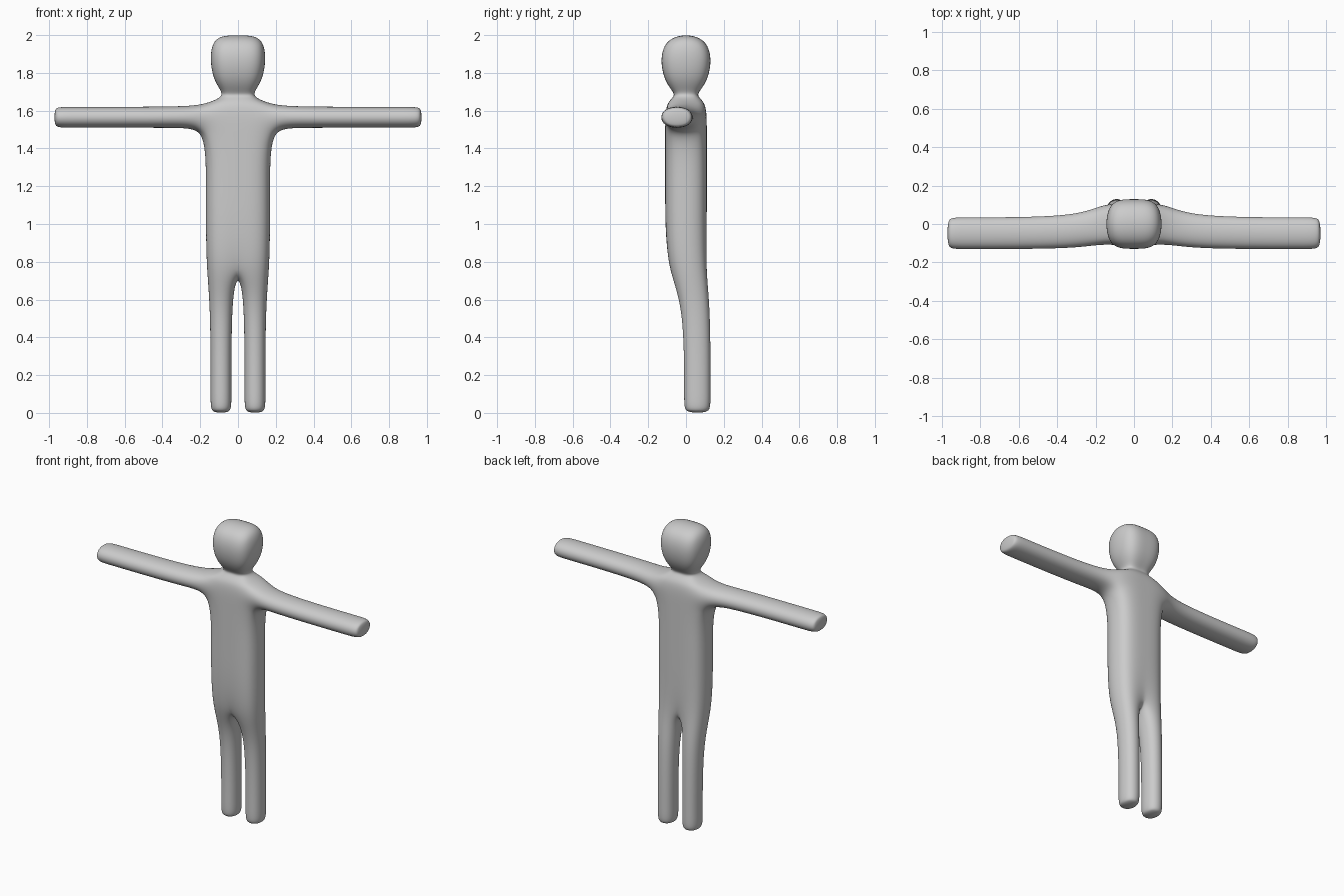
import bpy, bmesh

if "Cube" in bpy.data.objects:
    bpy.data.objects.remove(bpy.data.objects["Cube"])

bm = bmesh.new()


def ring(points):
    return [bm.verts.new(p) for p in points]


def section(x_in, x_out, front, back, z_in, z_out):
    """Four points of a half-body section: inner/outer front, outer/inner back."""
    return ring([(x_in, front, z_in), (x_out, front, z_out),
                 (x_out, back, z_out), (x_in, back, z_in)])


def bridge(a, b, sides):
    for i in sides:
        j = (i + 1) % 4
        bm.faces.new((a[i], a[j], b[j], b[i]))


# torso, neck and head: open half sections from crotch to crown
trunk = [section(0, *s) for s in (
    (0.177, -0.11, 0.11, 0.74, 0.78),       # hips
    (0.177, -0.11, 0.11, 1.20, 1.20),       # chest
    (0.177, -0.11, 0.11, 1.50, 1.50),       # armpit
    (0.177, -0.11, 0.11, 1.66, 1.637),      # shoulder
    (0.056, -0.0375, 0.0375, 1.68, 1.68),   # neck
    (0.150, -0.130, 0.130, 1.755, 1.755),   # jaw
    (0.160, -0.143, 0.143, 2.009, 2.009),   # crown
)]
for k in range(len(trunk) - 1):
    # the side between armpit and shoulder stays open for the arm
    bridge(trunk[k], trunk[k + 1], (0, 2) if k == 2 else (0, 1, 2))
bm.faces.new(trunk[-1])

# leg: closed sections from the hips down
last = trunk[0]
for z in (0.58, 0.05, -0.003):
    leg = section(0.03, 0.15, -0.016, 0.136, z, z)
    bridge(last, leg, range(4))
    last = leg
bm.faces.new(last)

# arm: closed sections out from the shoulder opening
low, high = trunk[2], trunk[3]
last = [low[1], low[2], high[2], high[1]]
for x in (0.30, 0.935, 0.975):
    arm = ring([(x, -0.138, 1.505), (x, 0.042, 1.505),
                (x, 0.042, 1.625), (x, -0.138, 1.625)])
    bridge(last, arm, range(4))
    last = arm
bm.faces.new(last)

bmesh.ops.recalc_face_normals(bm, faces=bm.faces[:])
for f in bm.faces:
    f.smooth = True
mesh = bpy.data.meshes.new("body")
bm.to_mesh(mesh)
bm.free()

body = bpy.data.objects.new("body", mesh)
bpy.context.collection.objects.link(body)

grey = bpy.data.materials.new("plain_grey")
grey.diffuse_color = (0.6, 0.6, 0.6, 1)
grey.use_nodes = True
grey.node_tree.nodes["Principled BSDF"].inputs["Base Color"].default_value = grey.diffuse_color
mesh.materials.append(grey)

# mirror the half body, then round it
mirror = body.modifiers.new("mirror", 'MIRROR')
mirror.use_clip = True
mirror.merge_threshold = 0.001
smooth = body.modifiers.new("smooth", 'SUBSURF')
smooth.levels = smooth.render_levels = 4
